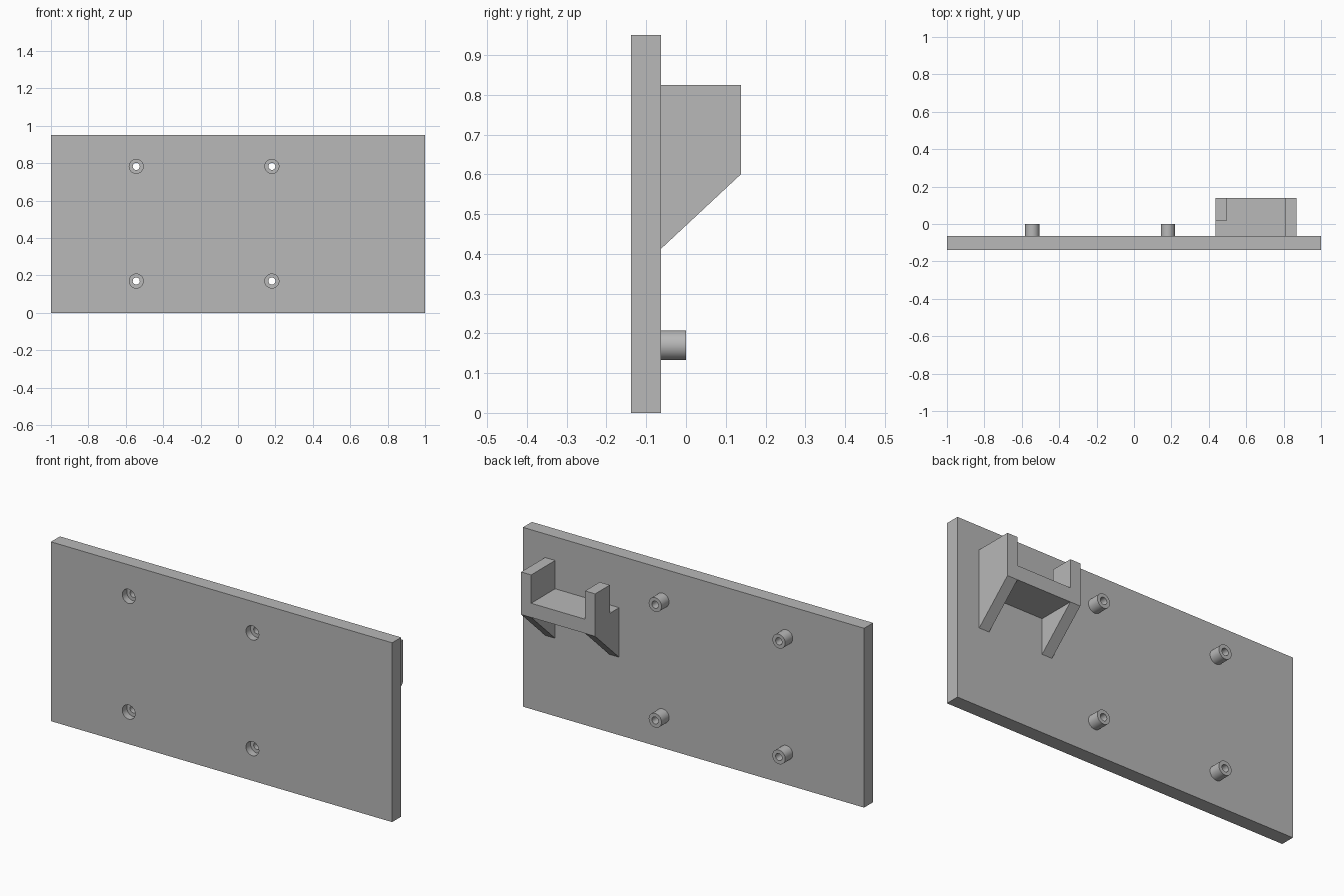
import bpy, bmesh, math
from mathutils import Vector

cube = bpy.data.objects.get("Cube")
if cube:
    bpy.data.objects.remove(cube, do_unlink=True)

grey = bpy.data.materials.new("plain grey")
grey.use_nodes = True
grey.diffuse_color = (0.48, 0.48, 0.48, 1)
grey.node_tree.nodes["Principled BSDF"].inputs["Base Color"].default_value = grey.diffuse_color

FRONT, BACK, RIM = -0.138, -0.063, 0.0   # plate faces and standoff ends in y
COUNTERBORE = FRONT + 0.0375
BORE_R, POST_R = 0.0188, 0.0375
SHELF_LOW, SHELF_TOP, WALL_TOP = 0.6, 0.675, 0.825
OUTER = 0.138                            # outer edge of the holder in y


def finish(name, bm):
    bmesh.ops.recalc_face_normals(bm, faces=bm.faces)
    mesh = bpy.data.meshes.new(name)
    bm.to_mesh(mesh)
    bm.free()
    mesh.materials.append(grey)
    ob = bpy.data.objects.new(name, mesh)
    bpy.context.collection.objects.link(ob)
    return ob


def extrude_x(name, outline, x0, x1):
    """Solid from a (y, z) outline, running from x0 to x1."""
    bm = bmesh.new()
    face = bm.faces.new([bm.verts.new((x0, y, z)) for y, z in outline])
    out = bmesh.ops.extrude_face_region(bm, geom=[face])["geom"]
    moved = [v for v in out if isinstance(v, bmesh.types.BMVert)]
    bmesh.ops.translate(bm, verts=moved, vec=Vector((x1 - x0, 0, 0)))
    return finish(name, bm)


def rect(y0, y1, z0, z1):
    return [(y0, z0), (y1, z0), (y1, z1), (y0, z1)]


def lathe_y(name, profile, x, z, tube=False, sides=48):
    """Revolve an (r, y) profile about an axis along y; capped, or closed as a tube."""
    bm = bmesh.new()
    angles = [2 * math.pi * i / sides for i in range(sides)]
    rings = [[bm.verts.new((x + r * math.cos(a), y, z + r * math.sin(a)))
              for a in angles] for r, y in profile]
    pairs = list(zip(rings, rings[1:]))
    if tube:
        pairs.append((rings[-1], rings[0]))
    else:
        bm.faces.new(rings[0])
        bm.faces.new(rings[-1])
    for a, b in pairs:
        for i in range(sides):
            j = (i + 1) % sides
            bm.faces.new((a[i], a[j], b[j], b[i]))
    return finish(name, bm)


def smooth(ob):
    bpy.ops.object.select_all(action='DESELECT')
    ob.select_set(True)
    bpy.context.view_layer.objects.active = ob
    bpy.ops.object.shade_smooth_by_angle(angle=math.radians(30))


# Back plate
plate = extrude_x("mounting_plate", rect(FRONT, BACK, 0, 0.95), -1, 1)

# Hollow standoffs, with counterbored screw holes through the plate
for side, x in (("right", -0.544), ("left", 0.181)):
    for level, z in (("lower", 0.17), ("upper", 0.783)):
        post = lathe_y(f"standoff_{level}_{side}",
                       [(BORE_R, BACK), (POST_R, BACK), (POST_R, RIM), (BORE_R, RIM)],
                       x, z, tube=True)
        smooth(post)
        cutter = lathe_y(f"hole_cutter_{level}_{side}",
                         [(POST_R, FRONT - 0.05), (POST_R, COUNTERBORE),
                          (BORE_R, COUNTERBORE), (BORE_R, BACK + 0.05)], x, z)
        cutter.hide_render = True
        cut = plate.modifiers.new("screw_hole", 'BOOLEAN')
        cut.operation, cut.solver, cut.object = 'DIFFERENCE', 'EXACT', cutter
        bpy.context.view_layer.objects.active = plate
        bpy.ops.object.modifier_apply(modifier=cut.name)
        bpy.data.objects.remove(cutter, do_unlink=True)
smooth(plate)

# Holder: shelf between two gusseted walls
gusset = [(BACK, 0.4125), (OUTER, SHELF_LOW), (OUTER, WALL_TOP)]
extrude_x("holder_shelf", rect(BACK, OUTER, SHELF_LOW, SHELF_TOP), 0.495, 0.811)
extrude_x("holder_wall_left", gusset + [(BACK, WALL_TOP)], 0.811, 0.87)
# The inner wall is notched beside the plate
extrude_x("holder_wall_right",
          gusset + [(0.015, WALL_TOP), (0.015, SHELF_TOP), (BACK, SHELF_TOP)],
          0.436, 0.495)
